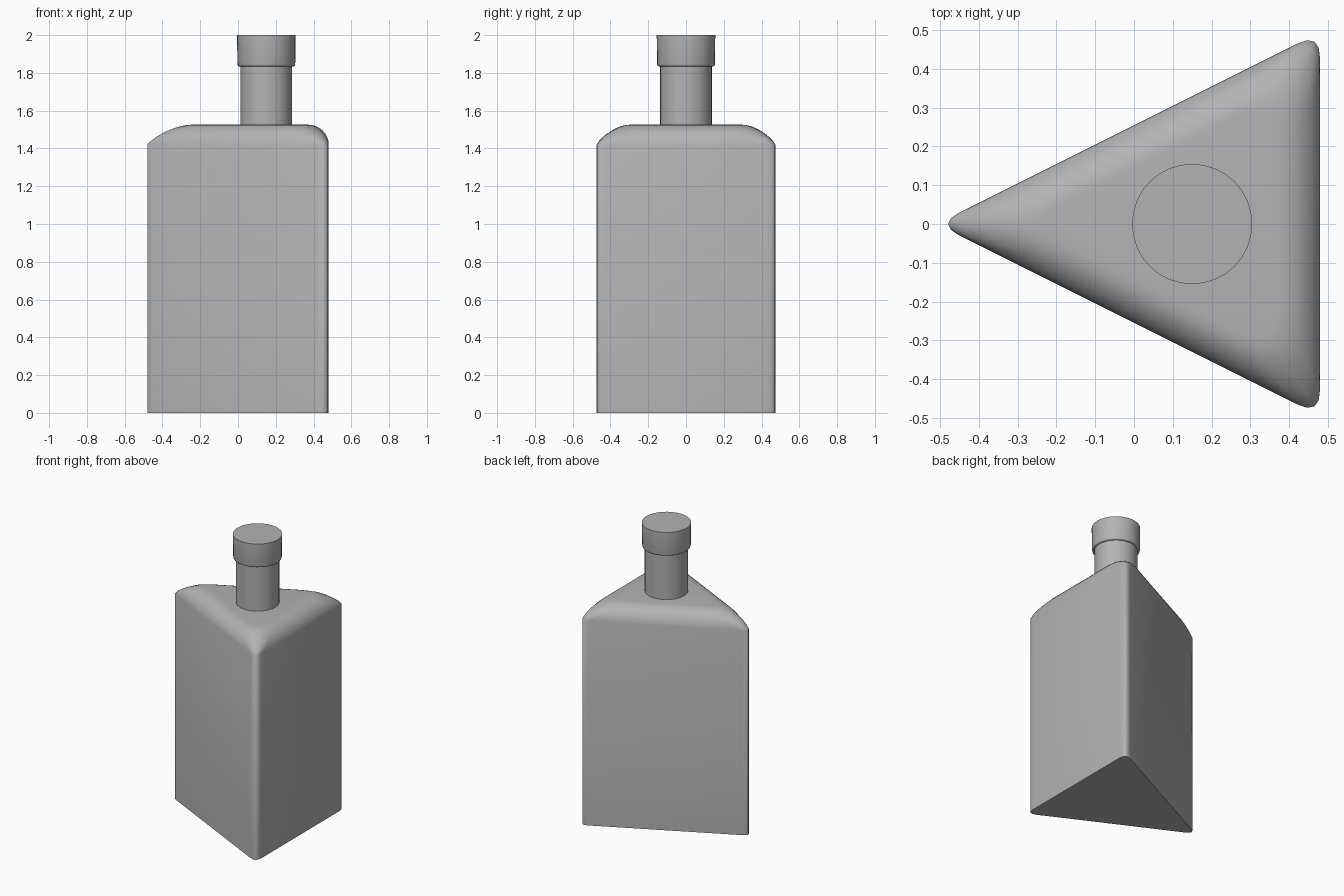
import bpy, math
from mathutils import Vector

if "Cube" in bpy.data.objects:
    bpy.data.objects.remove(bpy.data.objects["Cube"])

# Dark grey finish shared by all parts
grey = bpy.data.materials.new("dark_grey")
grey.diffuse_color = (0.45, 0.45, 0.45, 1)
grey.use_nodes = True
grey.node_tree.nodes["Principled BSDF"].inputs["Base Color"].default_value = grey.diffuse_color


def make_object(name, rings):
    """Loft equal-length rings of points into a closed, smooth-shaded solid."""
    n = len(rings[0])
    verts = [p for ring in rings for p in ring]
    faces = [tuple(reversed(range(n)))]
    for r in range(len(rings) - 1):
        for i in range(n):
            j = (i + 1) % n
            faces.append((r * n + i, r * n + j, (r + 1) * n + j, (r + 1) * n + i))
    faces.append(tuple(range((len(rings) - 1) * n, len(rings) * n)))
    mesh = bpy.data.meshes.new(name)
    mesh.from_pydata(verts, [], faces)
    mesh.materials.append(grey)
    obj = bpy.data.objects.new(name, mesh)
    bpy.context.collection.objects.link(obj)
    bpy.ops.object.select_all(action='DESELECT')
    bpy.context.view_layer.objects.active = obj
    obj.select_set(True)
    bpy.ops.object.shade_smooth_by_angle(angle=math.radians(65))
    return obj


def triangle_ring(inset, cut, z, steps=4):
    """Triangle outline with rounded corners; cut is the rounding length."""
    b, right = 0.255 - inset, 0.48 - inset
    half = b + 0.5 * right
    corners = [Vector((-2 * b, 0, z)), Vector((right, -half, z)), Vector((right, half, z))]
    ring = []
    for i, c in enumerate(corners):
        start = c + (corners[i - 1] - c).normalized() * cut
        end = c + (corners[(i + 1) % 3] - c).normalized() * cut
        for k in range(steps + 1):
            t = k / steps
            ring.append(start * (1 - t) ** 2 + c * 2 * t * (1 - t) + end * t * t)
    return ring


def round_part(name, profile, sides=32):
    """Turned part around the neck axis from (radius, z) pairs."""
    make_object(name, [[(0.15 + r * math.cos(2 * math.pi * i / sides),
                         r * math.sin(2 * math.pi * i / sides), z)
                        for i in range(sides)] for r, z in profile])


# Bottle body: straight walls and a rounded shoulder
rings = [triangle_ring(0, 0.067, 0)]
STEPS = 8
for k in range(STEPS + 1):
    a = k / STEPS * math.pi / 2
    t = 1 - math.cos(a)
    cut = 0.067 + 0.045 * t + 0.09 * math.sin(2 * a)
    rings.append(triangle_ring(0.11 * t, cut, 1.42 + 0.106 * math.sin(a)))
make_object("bottle_body", rings)

# Neck
round_part("bottle_neck", [(0.137, 1.51), (0.137, 1.85)])

# Cap: softened lower rim, crisp top
round_part("bottle_cap", [(0.146, 1.835), (0.151, 1.838), (0.153, 1.846),
                          (0.155, 1.99), (0.155, 2.0)])
